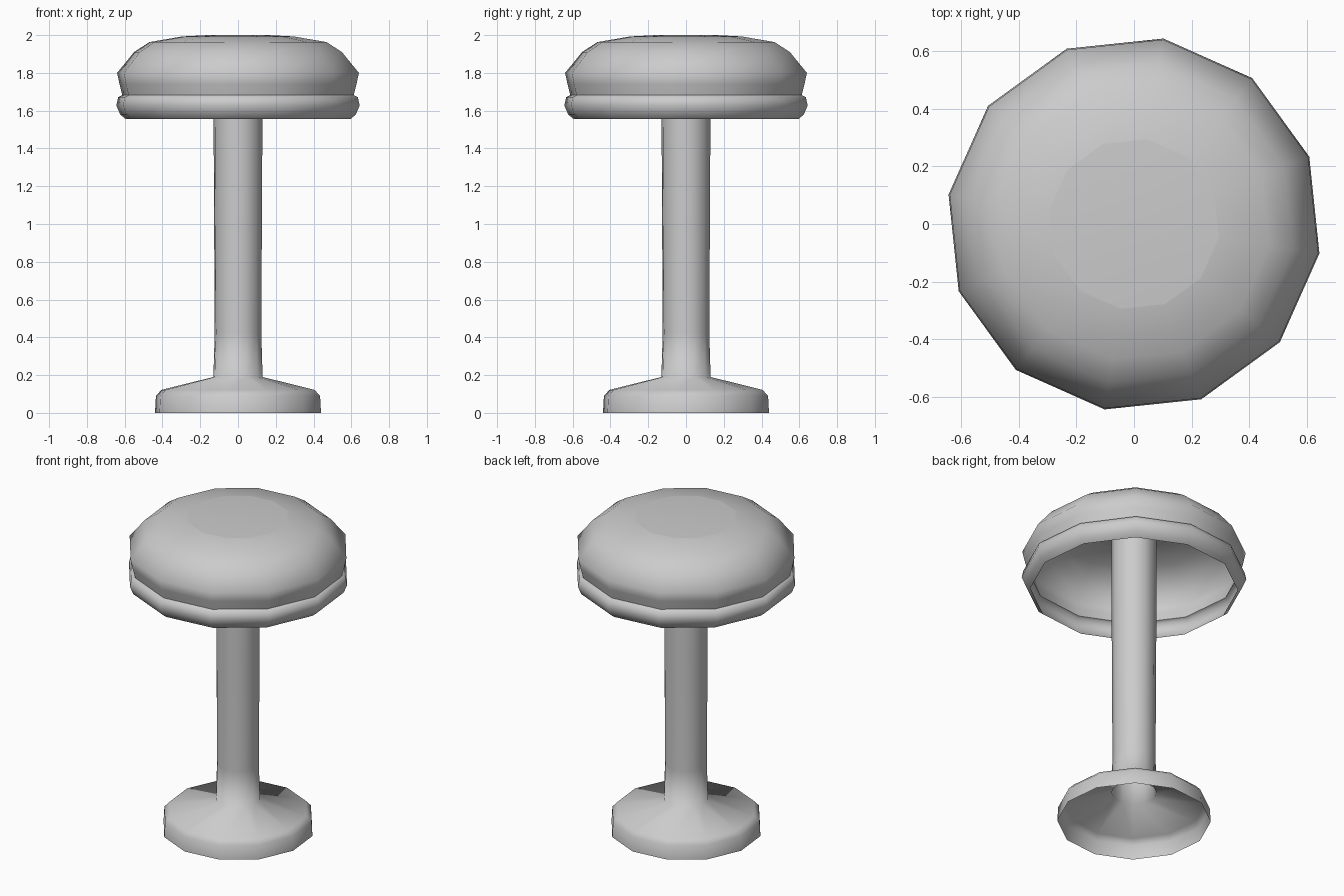
import bpy, bmesh, math

if "Cube" in bpy.data.objects:
    bpy.data.objects.remove(bpy.data.objects["Cube"])

SIDES = 12
OFFSET = math.radians(21)

grey = bpy.data.materials.new("light grey")
grey.diffuse_color = (0.6, 0.6, 0.6, 1)
grey.use_nodes = True
grey.node_tree.nodes["Principled BSDF"].inputs["Base Color"].default_value = grey.diffuse_color


def lathe(name, profile, cap_top=False, angle=60):
    """Spin (radius, height) points into an open twelve-sided shell."""
    bm = bmesh.new()
    rings = []
    for r, z in profile:
        rings.append([bm.verts.new((r * math.cos(OFFSET + i * math.tau / SIDES),
                                    r * math.sin(OFFSET + i * math.tau / SIDES), z))
                      for i in range(SIDES)])
    for low, high in zip(rings, rings[1:]):
        for i in range(SIDES):
            j = (i + 1) % SIDES
            bm.faces.new((low[i], low[j], high[j], high[i]))
    if cap_top:
        bm.faces.new(rings[-1])
    mesh = bpy.data.meshes.new(name)
    bm.to_mesh(mesh)
    bm.free()
    mesh.materials.append(grey)
    obj = bpy.data.objects.new(name, mesh)
    bpy.context.collection.objects.link(obj)
    bpy.ops.object.select_all(action='DESELECT')
    obj.select_set(True)
    bpy.context.view_layer.objects.active = obj
    bpy.ops.object.shade_smooth_by_angle(angle=math.radians(angle))
    return obj


# Hollow foot flaring up into the column
lathe("base_and_column", [(0.445, 0), (0.44, 0.09), (0.41, 0.122), (0.132, 0.19),
                          (0.125, 0.42), (0.128, 1.0), (0.131, 1.55), (0.131, 1.9)], angle=80)

# Rolled trim around the lower edge of the seat
lathe("seat_trim", [(0.602, 1.555), (0.632, 1.58), (0.652, 1.628),
                    (0.642, 1.672), (0.62, 1.682)])

# Padded cushion, open underneath
lathe("seat_cushion", [(0.62, 1.682), (0.635, 1.74), (0.648, 1.80), (0.557, 1.91),
                       (0.475, 1.963), (0.298, 1.993)])

# Flat button in the middle of the cushion
lathe("seat_centre", [(0.298, 1.993), (0.16, 2.0)], cap_top=True)
